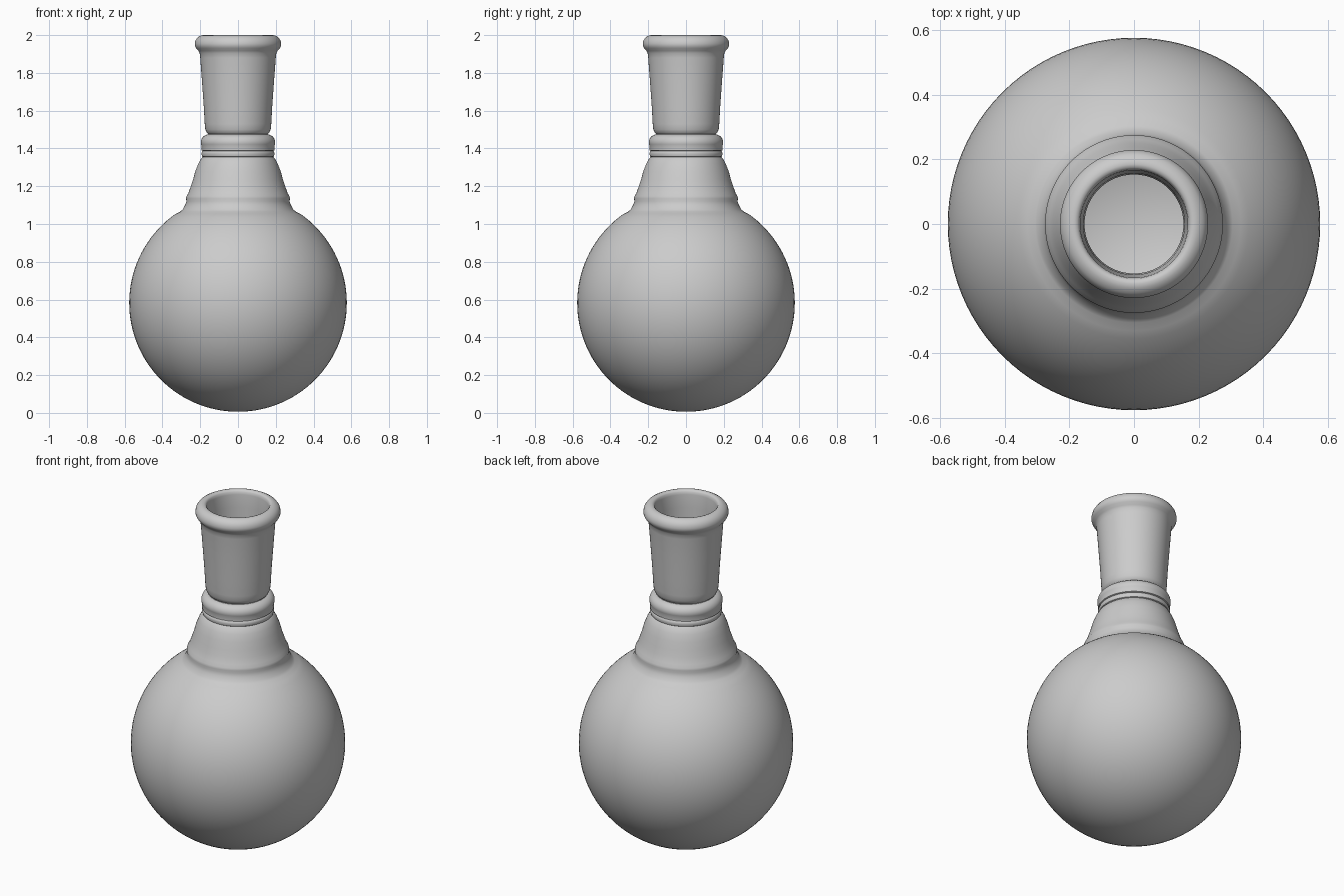
import bpy, bmesh
from math import sin, cos, radians, asin, pi

if "Cube" in bpy.data.objects:
    bpy.data.objects.remove(bpy.data.objects["Cube"])

SEGMENTS = 96


def arc(cr, cz, r, a0, a1, n):
    """Profile points (radius, z) on a circle; angles in degrees from +r."""
    out = []
    for i in range(n + 1):
        a = radians(a0 + (a1 - a0) * i / n)
        out.append((max(0.0, cr + r * cos(a)), cz + r * sin(a)))
    return out


def lathe(name, profile):
    """Revolve a profile about z into a smooth object."""
    bm = bmesh.new()
    verts = [bm.verts.new((r, 0, z)) for r, z in profile]
    edges = [bm.edges.new(p) for p in zip(verts, verts[1:])]
    bmesh.ops.spin(bm, geom=verts + edges, cent=(0, 0, 0), axis=(0, 0, 1),
                   angle=2 * pi, steps=SEGMENTS, use_duplicate=False)
    bmesh.ops.remove_doubles(bm, verts=bm.verts, dist=1e-4)
    bmesh.ops.recalc_face_normals(bm, faces=bm.faces)
    mesh = bpy.data.meshes.new(name)
    bm.to_mesh(mesh)
    bm.free()
    ob = bpy.data.objects.new(name, mesh)
    bpy.context.collection.objects.link(ob)
    bpy.context.view_layer.objects.active = ob
    ob.select_set(True)
    bpy.ops.object.shade_smooth_by_angle(angle=radians(35))
    ob.select_set(False)
    return ob


# Outer bulb, from the bottom pole to the shoulder
R, CZ = 0.576, 0.582
outer = arc(0, CZ, R, -90, 55, 48)
outer += [(0.305, 1.066), (0.293, 1.077), (0.28, 1.10), (0.273, 1.12)]

# Conical shoulder with its small step
outer += [(0.275, 1.135), (0.272, 1.148), (0.262, 1.165), (0.25, 1.20),
          (0.238, 1.235), (0.226, 1.28), (0.21, 1.32), (0.196, 1.345),
          (0.185, 1.355)]

# Collar: thin band, groove and rounded bead
outer += [(0.19, 1.358), (0.194, 1.372), (0.19, 1.384), (0.186, 1.387),
          (0.193, 1.39)]
outer += arc(0.155, 1.432, 0.042, -25, 85, 10)

# Tapered socket neck
outer += [(0.158, 1.476), (0.166, 1.484), (0.173, 1.50), (0.176, 1.53),
          (0.181, 1.62), (0.191, 1.76), (0.2, 1.88), (0.203, 1.905),
          (0.21, 1.917)]

# Rolled rim
outer += [(0.222, 1.931), (0.228, 1.943), (0.229, 1.955), (0.225, 1.972),
          (0.214, 1.988), (0.198, 1.997), (0.185, 2.0), (0.175, 1.997),
          (0.169, 1.99)]

# Inner wall of the neck and the bulb's hollow
inner = [(0.166, 1.975), (0.164, 1.90), (0.157, 1.70), (0.153, 1.50),
         (0.153, 1.42), (0.158, 1.36), (0.185, 1.30), (0.21, 1.22),
         (0.23, 1.15), (0.25, 1.09)]
r_in = R - 0.03
inner += arc(0, CZ, r_in, 61, -90, 48)

lathe("round_bottom_flask", outer + inner)
